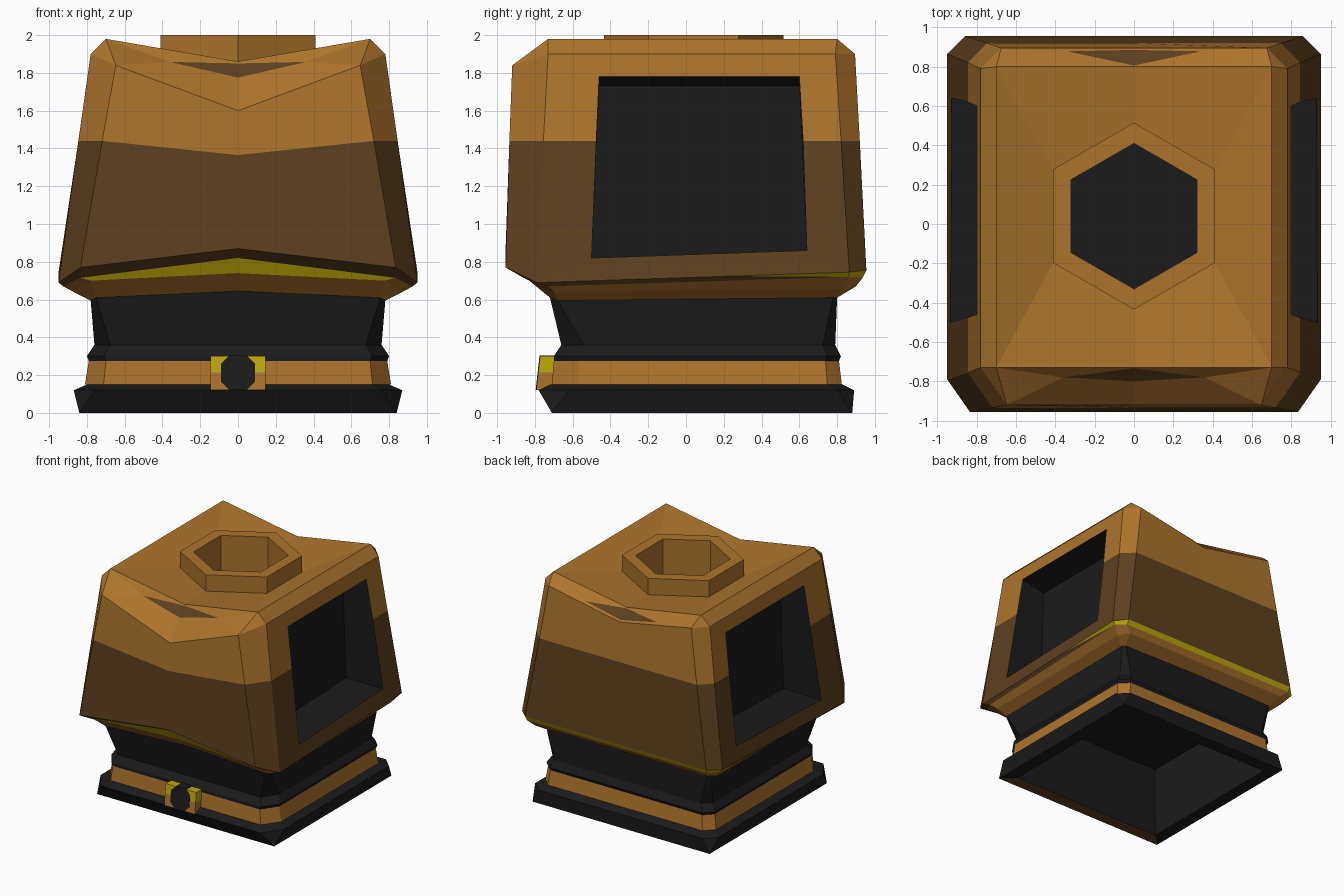
import bpy, bmesh, math
from mathutils import Vector

if "Cube" in bpy.data.objects:
    bpy.data.objects.remove(bpy.data.objects["Cube"])


def mat(name, rgb):
    m = bpy.data.materials.new(name)
    m.diffuse_color = (*rgb, 1)
    m.use_nodes = True
    m.node_tree.nodes["Principled BSDF"].inputs["Base Color"].default_value = m.diffuse_color
    return m


MATS = [mat("orange", (0.42, 0.175, 0.025)), mat("brown", (0.108, 0.052, 0.013)),
        mat("black", (0.011, 0.011, 0.011)), mat("yellow", (0.52, 0.40, 0.003))]
ORANGE, BROWN, BLACK, YELLOW = range(4)


def ring(hx, yf, yb, c, zfc, zf, zsf, zsb, zb, zbc):
    """Right half of a chamfered rectangle, front centre to back centre."""
    b = c * 0.55
    return [(0, yf, zfc), (hx - c * .7, yf, zf), (hx, yf + c, zsf),
            (hx, yb - b, zsb), (hx - b, yb, zb), (0, yb, zbc)]


def flat(hx, yf, yb, c, z):
    return ring(hx, yf, yb, c, z, z, z, z, z, z)


def hexa(r, z):
    return [(r * math.sin(a), 0.04 - r * math.cos(a), z)
            for a in (0, math.pi / 3, math.pi * 2 / 3, math.pi)]


def build(name, faces):
    """Half-model faces as (material, points), mirrored across x = 0."""
    bm = bmesh.new()
    for s in (1, -1):
        for m, pts in faces:
            uniq = []
            for p in pts:
                q = Vector((p[0] * s if abs(p[0]) > 1e-5 else 0, p[1], p[2]))
                if all((q - u).length > 1e-5 for u in uniq):
                    uniq.append(q)
            if len(uniq) < 3:
                continue
            f = bm.faces.new([bm.verts.new(q) for q in uniq[::s]])
            f.material_index = m
    bmesh.ops.remove_doubles(bm, verts=bm.verts, dist=1e-5)
    bmesh.ops.recalc_face_normals(bm, faces=bm.faces)
    me = bpy.data.meshes.new(name)
    bm.to_mesh(me)
    bm.free()
    for m in MATS:
        me.materials.append(m)
    ob = bpy.data.objects.new(name, me)
    bpy.context.collection.objects.link(ob)
    return ob


def loft(rings, colour, skip=()):
    out = []
    for k in range(len(rings) - 1):
        a, b = rings[k], rings[k + 1]
        for i in range(len(a) - 1):
            if (k, i) not in skip:
                out.append((colour(k, i), [a[i], a[i + 1], b[i + 1], b[i]]))
    return out


# Main housing: dipped roof edge, tapered walls, folded lower rim
R = [ring(.70, -.73, .80, 0, 1.86, 1.98, 1.98, 1.98, 1.98, 1.86),
     ring(.78, -.92, .895, .19, 1.60, 1.84, 1.90, 1.90, 1.90, 1.77),
     ring(.845, -.935, .92, .18, 1.365, 1.44, 1.44, 1.44, 1.44, 1.44),
     ring(.95, -.955, .955, .165, .87, .77, .69, .745, .755, .755),
     ring(.925, -.86, .935, .13, .82, .715, .67, .72, .715, .715),
     ring(.87, -.83, .90, .13, .74, .70, .64, .655, .67, .67),
     ring(.78, -.72, .80, .04, .645, .61, .595, .61, .61, .62)]


def housing_colour(k, i):
    if k < 2:
        return ORANGE
    if k == 2:
        return BROWN
    if k == 3:
        return YELLOW if i >= 3 else BROWN
    return YELLOW if k == 4 and i == 0 else ORANGE


faces = loft(R, housing_colour, skip=((0, 0), (0, 4), (1, 2), (2, 2), (3, 2)))

# Yellow wedge running from the back corner along the side rim
a2, a3, b2, b3 = R[3][2], R[3][3], R[4][2], R[4][3]
mid = Vector(a3).lerp(Vector(a2), .38)
faces += [(YELLOW, [a3, mid, b3]), (BROWN, [mid, a2, b2, b3])]

# Brown marks cut into the front and back roof dips
for e, n, tri in ((0, 1, [(0, -.733, 1.85), (.36, -.78, 1.858), (0, -.80, 1.775)]),
                  (5, 4, [(0, .806, 1.854), (.34, .878, 1.852), (0, .885, 1.784)])):
    p, pc, s, c = R[0][e], R[0][n], R[1][n], R[1][e]
    q0, q1, q2 = tri
    faces += [(BROWN, tri), (ORANGE, [p, pc, q1, q0]),
              (ORANGE, [pc, s, q1]), (ORANGE, [s, c, q2, q1])]

# Side windows: frame around the opening, then a deep black recess
W = [(.78 + (1.9 - z) * .1417, y, z) for y, z in
     ((-.46, 1.78), (-.475, 1.44), (-.50, .82), (.64, .86), (.62, 1.44), (.60, 1.78))]
E = [R[1][2], R[2][2], R[3][2], R[3][3], R[2][3], R[1][3]]
for i, m in enumerate((ORANGE, BROWN, BROWN, BROWN, ORANGE, ORANGE)):
    j = (i + 1) % 6
    faces.append((m, [E[i], E[j], W[j], W[i]]))
F = [(.575, -.46, 1.73), (.575, -.50, .82), (.575, .64, .86), (.575, .60, 1.73)]
for pts in (F, [W[0], W[1], W[2], F[1], F[0]], [W[2], W[3], F[2], F[1]],
            [W[3], W[4], W[5], F[3], F[2]], [W[5], W[0], F[0], F[3]]):
    faces.append((BLACK, pts))

# Dished roof and six-sided collar with a dark hole
H = [hexa(.475, 1.86), hexa(.475, 2.0), hexa(.37, 2.0), hexa(.37, 1.6)]
T = [R[0][0], R[0][1], R[0][3], R[0][5]]
faces += loft([T] + H, lambda k, i: ORANGE)
faces.append((BLACK, H[-1]))
build("housing", faces)

# Neck (square at the top, chamfered below), belt and hollow foot
low = [R[-1],
       flat(.76, -.66, .79, .12, .36), flat(.80, -.70, .82, .13, .30),
       flat(.79, -.70, .81, .13, .275), flat(.81, -.71, .825, .14, .15),
       flat(.80, -.72, .83, .14, .15), flat(.87, -.78, .89, .16, .12),
       flat(.84, -.71, .88, 0, 0), flat(.73, -.60, .77, 0, 0),
       flat(.71, -.58, .75, 0, .60)]


def low_colour(k, i):
    if k == 3:
        return ORANGE
    return BROWN if k == 7 and i == 0 else BLACK


low_faces = loft(low, low_colour)
low_faces.append((BLACK, low[-1]))
build("neck_and_foot", low_faces)


# Clasp on the front of the belt: yellow above, orange below
def clasp_y(z):
    return -.773 - (.30 - z) * .11


def clasp_half(z0, z1, m):
    a = [(0, z0), (.145, z0), (.145, z1), (0, z1)]
    levels = [[(x, -.69, z) for x, z in a], [(x, clasp_y(z), z) for x, z in a]]
    return loft(levels, lambda k, i: m) + [(m, levels[1])]


build("clasp_top", clasp_half(.215, .30, YELLOW))
build("clasp_bottom", clasp_half(.12, .215, ORANGE))

# Black eight-sided stud in the clasp
outline = [(0, .305), (.045, .305), (.09, .26), (.09, .165), (.045, .12), (0, .12)]
octo = [[(x, -.69, z) for x, z in outline],
        [(x, clasp_y(z) - .003, z) for x, z in outline]]
build("clasp_stud", loft(octo, lambda k, i: BLACK) + [(BLACK, octo[1])])
